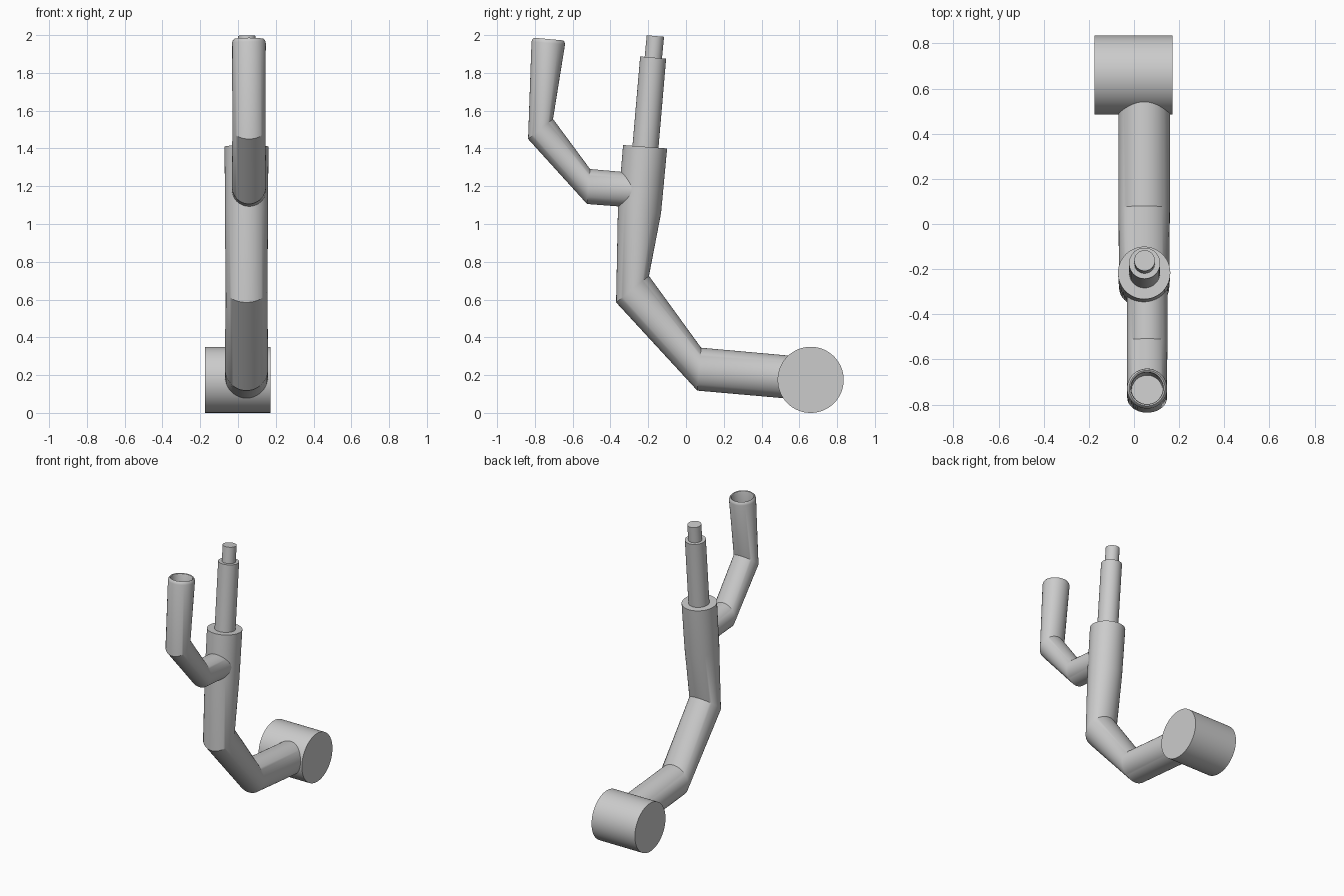
import bpy, bmesh, math
from mathutils import Vector

cube = bpy.data.objects.get("Cube")
if cube:
    bpy.data.objects.remove(cube, do_unlink=True)

SIDES = 48
grey = bpy.data.materials.new("plain grey")
grey.use_nodes = True
colour = (0.6, 0.6, 0.6, 1)
grey.diffuse_color = colour
grey.node_tree.nodes["Principled BSDF"].inputs["Base Color"].default_value = colour


def tube(name, x, rings):
    """Loft capped elliptical rings: (y, z) of two opposite rim points, x radius."""
    bm = bmesh.new()
    loops = []
    for a, b, rx in rings:
        a, b = Vector((x, *a)), Vector((x, *b))
        mid, half = (a + b) / 2, (b - a) / 2
        loop = []
        for i in range(SIDES):
            t = 2 * math.pi * i / SIDES
            loop.append(bm.verts.new(mid + half * math.cos(t) + Vector((rx * math.sin(t), 0, 0))))
        loops.append(loop)
    for lo, hi in zip(loops, loops[1:]):
        for i in range(SIDES):
            j = (i + 1) % SIDES
            bm.faces.new((lo[i], lo[j], hi[j], hi[i]))
    bm.faces.new(loops[0][::-1])
    bm.faces.new(loops[-1])
    bmesh.ops.recalc_face_normals(bm, faces=bm.faces)
    mesh = bpy.data.meshes.new(name)
    bm.to_mesh(mesh)
    bm.free()
    obj = bpy.data.objects.new(name, mesh)
    bpy.context.collection.objects.link(obj)
    finish(obj)


def finish(obj):
    obj.data.materials.append(grey)
    bpy.ops.object.select_all(action="DESELECT")
    obj.select_set(True)
    bpy.context.view_layer.objects.active = obj
    bpy.ops.object.shade_smooth_by_angle(angle=math.radians(30))


def round_ring(centre, direction, r):
    """Circular ring square to a direction in the side plane."""
    c, d = Vector(centre), Vector(direction).normalized()
    side = Vector((d.y, -d.x)) * r
    return (c - side, c + side, r)


# Horizontal drum at the back
bpy.ops.mesh.primitive_cylinder_add(vertices=64, radius=0.175, depth=0.347,
                                    location=(-0.002, 0.66, 0.175),
                                    rotation=(0, math.pi / 2, 0))
drum = bpy.context.object
drum.name = "drum"
finish(drum)

# Bent main pipe rising from the drum
tube("main_pipe", 0.045, [
    ((0.65, 0.066), (0.66, 0.293), 0.115),
    ((0.06, 0.118), (0.08, 0.345), 0.114),
    ((-0.37, 0.585), (-0.196, 0.725), 0.111),
    ((-0.36, 1.1), (-0.132, 1.058), 0.114),
    ((-0.333, 1.418), (-0.1, 1.4), 0.116),
])

# Stepped rod on top of the main pipe
axis = (0.041, 0.47)
tube("inner_rod", 0.047, [round_ring((-0.217, 1.38), axis, 0.069),
                          round_ring((-0.174, 1.881), axis, 0.069)])
tube("rod_tip", 0.047, [round_ring((-0.174, 1.87), axis, 0.046),
                        round_ring((-0.162, 1.995), axis, 0.046)])

# Bent side branch with a rounded rim and a hollow mouth
top, up = Vector((-0.7275, 1.976)), Vector((0.0425, 0.473)).normalized()
mouth = [(-0.018, 0.089), (-0.006, 0.086), (0.003, 0.079),
         (0.0, 0.073), (-0.008, 0.07), (-0.13, 0.069)]
tube("side_branch", 0.058, [
    ((-0.25, 1.085), (-0.25, 1.268), 0.09),
    ((-0.524, 1.106), (-0.508, 1.291), 0.09),
    ((-0.836, 1.45), (-0.704, 1.556), 0.088),
] + [round_ring(top + up * h, up, r) for h, r in mouth])
